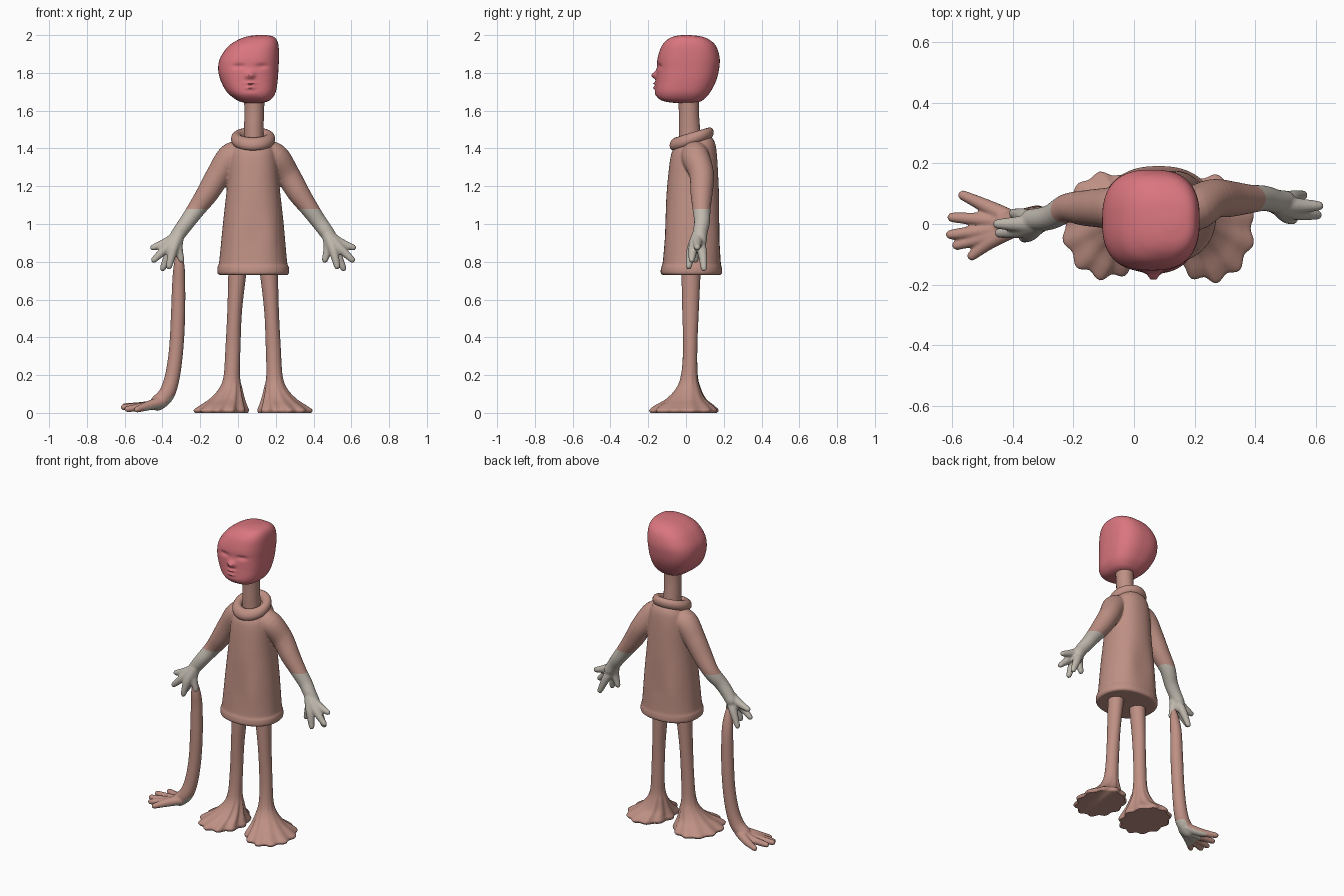
import bpy, bmesh, math
from mathutils import Vector

if "Cube" in bpy.data.objects:
    bpy.data.objects.remove(bpy.data.objects["Cube"], do_unlink=True)

MID = 0.08  # body centre line


def material(name, rgb):
    m = bpy.data.materials.new(name)
    m.use_nodes = True
    m.diffuse_color = (*rgb, 1)
    m.node_tree.nodes["Principled BSDF"].inputs["Base Color"].default_value = (*rgb, 1)
    return m


PINK = material("rose_pink", (0.70, 0.18, 0.21))
TAN = material("dusty_tan", (0.52, 0.28, 0.23))
GREY = material("warm_grey", (0.52, 0.48, 0.42))


def spline(pts, steps):
    """Smooth curve through tuples of any length."""
    out = []
    for i in range(len(pts) - 1):
        a, b, c, d = (pts[max(i - 1, 0)], pts[i], pts[i + 1], pts[min(i + 2, len(pts) - 1)])
        for s in range(steps):
            t = s / steps
            out.append(tuple(0.5 * (2 * q + (r - p) * t + (2 * p - 5 * q + 4 * r - w) * t * t
                                    + (3 * q - p - 3 * r + w) * t ** 3)
                             for p, q, r, w in zip(a, b, c, d)))
    out.append(pts[-1])
    return out


def skin(bm, rings):
    loops = [[bm.verts.new(p) for p in ring] for ring in rings]
    n = len(loops[0])
    for a, b in zip(loops, loops[1:]):
        for i in range(n):
            j = (i + 1) % n
            bm.faces.new((a[i], a[j], b[j], b[i]))
    bm.faces.new(loops[0])
    bm.faces.new(loops[-1])


def stack(bm, levels, seg=48, steps=5, power=2.0, warp=None):
    """Loft of level sections given as (z, x0, x1, y0, y1)."""
    rings = []
    for z, x0, x1, y0, y1 in spline(levels, steps):
        ring = []
        for i in range(seg):
            a = math.tau * i / seg
            c, s = math.cos(a), math.sin(a)
            u = math.copysign(abs(c) ** (2 / power), c)
            v = math.copysign(abs(s) ** (2 / power), s)
            p = Vector(((x0 + x1) / 2 + u * (x1 - x0) / 2, (y0 + y1) / 2 + v * (y1 - y0) / 2, z))
            ring.append(warp(p, a, u, v) if warp else p)
        rings.append(ring)
    skin(bm, rings)


def tube(bm, path, seg=16, steps=5):
    """Round-ended limb through (x, y, z, radius) points."""
    pts = spline(path, steps)
    cs = [Vector(p[:3]) for p in pts]
    rings = []
    for i, c in enumerate(cs):
        q = (cs[min(i + 1, len(cs) - 1)] - cs[max(i - 1, 0)]).to_track_quat('Z', 'Y')
        rings.append([c + q @ Vector((math.cos(math.tau * k / seg), math.sin(math.tau * k / seg), 0)) * pts[i][3]
                      for k in range(seg)])
    skin(bm, rings)
    for end in (0, -1):
        ball = bmesh.ops.create_icosphere(bm, subdivisions=2, radius=pts[end][3])
        bmesh.ops.translate(bm, verts=ball["verts"], vec=cs[end])


def finish(name, bm, mats, voxel=0, cut=None, rule=None):
    bmesh.ops.recalc_face_normals(bm, faces=bm.faces)
    me = bpy.data.meshes.new(name)
    bm.to_mesh(me)
    bm.free()
    ob = bpy.data.objects.new(name, me)
    bpy.context.collection.objects.link(ob)
    if voxel:  # fuse overlapping limbs into one skin
        r = ob.modifiers.new("fuse", 'REMESH')
        r.mode, r.voxel_size = 'VOXEL', voxel
        s = ob.modifiers.new("soften", 'SMOOTH')
        s.factor, s.iterations = 0.5, 5
        fused = bpy.data.meshes.new_from_object(ob.evaluated_get(bpy.context.evaluated_depsgraph_get()))
        ob.modifiers.clear()
        ob.data = me = fused
    me.materials.clear()
    for m in mats:
        me.materials.append(m)
    if rule:
        bm = bmesh.new()
        bm.from_mesh(me)
        if cut:
            bmesh.ops.bisect_plane(bm, geom=bm.verts[:] + bm.edges[:] + bm.faces[:],
                                   plane_co=(0, 0, cut), plane_no=(0, 0, 1))
        bm.normal_update()
        for f in bm.faces:
            f.material_index = int(rule(f.calc_center_median(), f.normal))
        bm.to_mesh(me)
        bm.free()
    bpy.ops.object.select_all(action='DESELECT')
    ob.select_set(True)
    bpy.context.view_layer.objects.active = ob
    bpy.ops.object.shade_smooth_by_angle(angle=math.radians(50))
    return ob


# Head: lopsided rounded block with a softly pressed face (x, z, width, height, depth)
FACE = [(0.065, 1.788, 0.018, 0.018, 0.036), (0.065, 1.745, 0.026, 0.007, 0.016),
        (0.065, 1.722, 0.022, 0.008, 0.016), (0.065, 1.69, 0.05, 0.02, 0.006),
        (0.005, 1.835, 0.03, 0.012, -0.012), (0.125, 1.835, 0.03, 0.012, -0.012)]


def press_face(p, a, u, v):
    if v < 0:
        for x, z, w, h, d in FACE:
            p.y -= d * min(1, -v * 1.5) * math.exp(-((p.x - x) / w) ** 2 - ((p.z - z) / h) ** 2)
    return p


bm = bmesh.new()
stack(bm, [(1.64, 0.05, 0.12, -0.05, 0.04), (1.648, 0.01, 0.155, -0.11, 0.075), (1.665, -0.02, 0.18, -0.145, 0.1),
           (1.70, -0.06, 0.2, -0.16, 0.13), (1.76, -0.092, 0.21, -0.158, 0.16),
           (1.82, -0.105, 0.214, -0.155, 0.175), (1.88, -0.094, 0.217, -0.15, 0.178),
           (1.94, -0.052, 0.215, -0.13, 0.16), (1.975, 0.0, 0.205, -0.1, 0.125),
           (1.993, 0.05, 0.185, -0.065, 0.08), (2.0, 0.1, 0.15, -0.02, 0.02)],
      seg=96, steps=8, power=2.6, warp=press_face)
finish("head", bm, [PINK])

# Neck
bm = bmesh.new()
stack(bm, [(1.38, 0.03, 0.14, -0.035, 0.085), (1.5, 0.032, 0.136, -0.038, 0.075),
           (1.6, 0.034, 0.138, -0.038, 0.068), (1.69, 0.03, 0.142, -0.045, 0.07)], seg=32)
finish("neck", bm, [TAN])

# Rolled collar, higher at the back
bm = bmesh.new()
rings = []
for i in range(49):
    a = math.tau * i / 48
    ring = []
    for k in range(16):
        b = math.tau * k / 16
        r = 0.088 + 0.029 * math.cos(b)
        ring.append((MID + r * math.cos(a), 0.03 + r * math.sin(a),
                     1.45 + 0.034 * math.sin(b) + 0.3 * r * math.sin(a)))
    rings.append(ring)
skin(bm, rings)
bmesh.ops.delete(bm, geom=[f for f in bm.faces if len(f.verts) > 4], context='FACES')
bmesh.ops.remove_doubles(bm, verts=bm.verts, dist=0.0001)
finish("collar", bm, [TAN])


# Smock with sleeves and hands, fused
def drape(p, a, u, v):
    fold = max(0, 1 - abs(p.z - 0.93) / 0.2)
    p.y -= 0.006 * fold * math.sin(5 * a) * abs(v)
    p.z += max(0, (p.z - 1.2) / 0.25) * 0.3 * (p.y - 0.04)
    return p


bm = bmesh.new()
stack(bm, [(0.73, -0.1, 0.262, -0.125, 0.182), (0.742, -0.109, 0.271, -0.135, 0.192),
           (0.775, -0.108, 0.269, -0.132, 0.19), (0.80, -0.1, 0.26, -0.125, 0.186),
           (1.0, -0.08, 0.242, -0.113, 0.18), (1.2, -0.058, 0.22, -0.1, 0.173),
           (1.36, -0.045, 0.207, -0.085, 0.162), (1.42, -0.025, 0.188, -0.07, 0.145),
           (1.455, 0.01, 0.15, -0.04, 0.11)], power=2.25, warp=drape)
# Finger tips as distance from the centre line, y offset, height
TIPS = [(0.53, 0.0, 0.875), (0.525, -0.03, 0.81), (0.478, 0.035, 0.765),
        (0.445, -0.045, 0.775), (0.38, -0.01, 0.81)]
for side, wrist_y in ((1, 0.075), (-1, 0.015)):
    def at(u, y, z, r):
        return (MID + side * u, y, z, r)
    elbow_y = 0.045 + wrist_y * 0.5
    tube(bm, [at(0.05, 0.045, 1.385, 0.06), at(0.115, 0.05, 1.355, 0.074), at(0.18, elbow_y, 1.265, 0.066),
              at(0.24, elbow_y, 1.165, 0.059), at(0.3, elbow_y, 1.08, 0.048),
              at(0.35, wrist_y + 0.01, 1.01, 0.042), at(0.39, wrist_y, 0.955, 0.039), at(0.42, wrist_y, 0.91, 0.036)],
         seg=24)
    for u, dy, z in TIPS:
        y = wrist_y - 0.015
        tube(bm, [at(0.395, y, 0.94, 0.03), at(0.43 + (u - 0.46) * 0.4, y + dy * 0.7, 0.88 + (z - 0.82) * 0.4, 0.026),
                  at(u, y + dy, z, 0.0165)])
finish("smock_and_arms", bm, [TAN, GREY], voxel=0.006, cut=1.08,
       rule=lambda c, n: c.z < 1.08 and abs(c.x - MID) > 0.23)

# Legs flaring into broad scalloped feet
for name, side, shift in (("right_leg", -1, 0.0), ("left_leg", 1, -0.01)):
    def scallop(p, a, u, v):
        f = max(0, 1 - p.z / 0.26) ** 1.3
        k = 1 + f * (0.06 if v < 0.3 else 0.04) * math.cos(11 * a)
        x = -0.09 + (p.x + 0.09) * k if p.z < 0.15 else -0.03 + (p.x + 0.03) * k
        return Vector((x if side < 0 else 2 * MID - x, p.y * k + shift * f, p.z))
    bm = bmesh.new()
    stack(bm, [(0.0, -0.225, 0.045, -0.17, 0.16), (0.016, -0.232, 0.05, -0.177, 0.168),
               (0.04, -0.2, 0.042, -0.15, 0.145), (0.075, -0.15, 0.032, -0.095, 0.105),
               (0.13, -0.1, 0.02, -0.048, 0.078), (0.2, -0.076, 0.01, -0.025, 0.062),
               (0.35, -0.066, 0.013, -0.015, 0.06), (0.55, -0.056, 0.022, -0.02, 0.068),
               (0.8, -0.05, 0.052, -0.025, 0.08)], seg=88, warp=scallop)
    finish(name, bm, [TAN])

# Loose limp arm held in the right hand, its own hand lying on the ground
bm = bmesh.new()
tube(bm, [(-0.312, 0.0, 0.84, 0.018), (-0.312, 0.01, 0.77, 0.03), (-0.314, 0.02, 0.68, 0.035),
          (-0.318, 0.023, 0.5, 0.038), (-0.328, 0.022, 0.33, 0.038), (-0.348, 0.015, 0.19, 0.04),
          (-0.378, 0.005, 0.1, 0.043), (-0.425, 0.0, 0.052, 0.042)], seg=24)
for x, y, z in [(-0.565, 0.095, 0.03), (-0.6, 0.022, 0.035), (-0.605, -0.035, 0.03),
                (-0.585, -0.07, 0.02), (-0.535, -0.105, 0.018)]:
    tube(bm, [(-0.4, y * 0.15, 0.06, 0.03), (-0.475, y * 0.55, 0.038, 0.025), (x, y, z, 0.0165)])
finish("loose_arm", bm, [TAN, GREY], voxel=0.005,
       rule=lambda c, n: c.z < 0.09 and c.x > -0.5 and n.z < -0.3)
